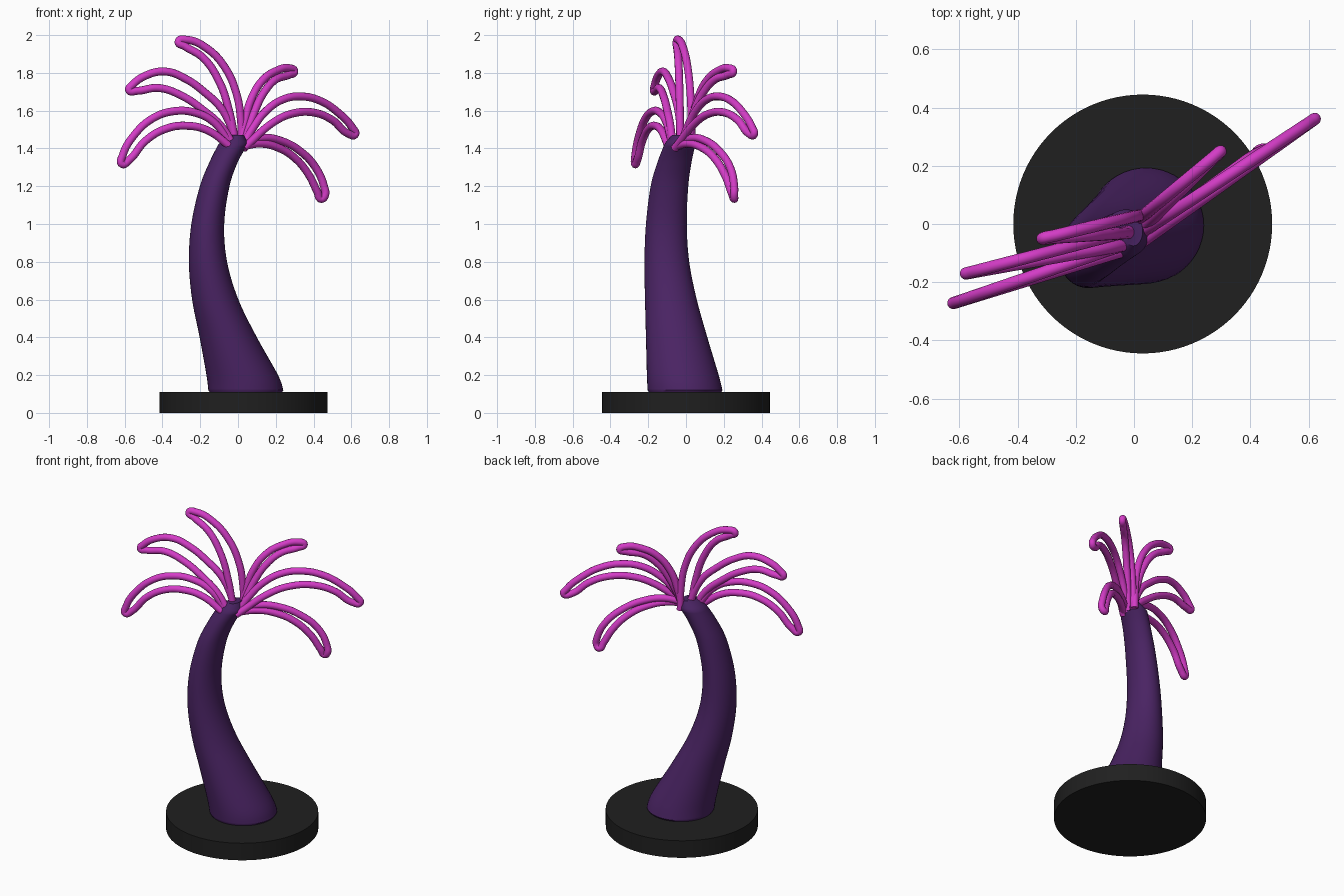
import bpy, bmesh, math
from mathutils import Vector

if "Cube" in bpy.data.objects:
    bpy.data.objects.remove(bpy.data.objects["Cube"])


def material(name, rgb):
    m = bpy.data.materials.new(name)
    m.diffuse_color = (*rgb, 1)
    m.use_nodes = True
    m.node_tree.nodes["Principled BSDF"].inputs["Base Color"].default_value = m.diffuse_color
    return m


PINK = material("pink", (0.66, 0.045, 0.57))
PURPLE = material("dark purple", (0.068, 0.017, 0.125))
BLACK = material("charcoal black", (0.014, 0.014, 0.014))


def finish(obj, angle=40):
    bpy.ops.object.select_all(action='DESELECT')
    obj.select_set(True)
    bpy.context.view_layer.objects.active = obj
    bpy.ops.object.shade_smooth_by_angle(angle=math.radians(angle))


# Round base plate
bpy.ops.mesh.primitive_cylinder_add(vertices=96, radius=0.445, depth=0.11, location=(0.03, 0, 0.055))
base = bpy.context.object
base.name = "base_disc"
base.data.materials.append(BLACK)
finish(base)


# Trunk: loft of ellipses; rows are z, x min, x max, y min, y max
ROWS = [
    (0.12, -0.157, 0.240, -0.203, 0.193),
    (0.20, -0.167, 0.212, -0.207, 0.173),
    (0.40, -0.203, 0.100, -0.212, 0.113),
    (0.60, -0.243, 0.002, -0.217, 0.057),
    (0.80, -0.260, -0.058, -0.220, 0.017),
    (1.00, -0.247, -0.073, -0.212, 0.004),
    (1.20, -0.202, -0.045, -0.187, 0.012),
    (1.33, -0.150, 0.000, -0.150, 0.030),
    (1.42, -0.105, 0.052, -0.115, 0.050),
]


def spline(rows, steps):
    """Catmull-Rom through the rows."""
    out = []
    for i in range(len(rows) - 1):
        a, b, c, d = [Vector(rows[max(0, min(len(rows) - 1, i + k))]) for k in (-1, 0, 1, 2)]
        for s in range(steps):
            t = s / steps
            out.append(0.5 * (2 * b + (c - a) * t + (2 * a - 5 * b + 4 * c - d) * t * t
                              + (3 * b - a - 3 * c + d) * t ** 3))
    return out + [Vector(rows[-1])]


rings = [Vector((0.10, -0.145, 0.228, -0.19, 0.18))] + spline(ROWS, 6)
rings += [Vector((1.435, -0.09, 0.05, -0.105, 0.045)), Vector((1.47, -0.035, 0.03, -0.075, 0.025))]
N = 48
bm = bmesh.new()
loops = []
for z, x0, x1, y0, y1 in rings:
    loops.append([bm.verts.new(((x0 + x1) / 2 + (x1 - x0) / 2 * math.cos(2 * math.pi * k / N),
                                (y0 + y1) / 2 + (y1 - y0) / 2 * math.sin(2 * math.pi * k / N), z))
                  for k in range(N)])
for lo, hi in zip(loops, loops[1:]):
    for k in range(N):
        j = (k + 1) % N
        bm.faces.new((lo[k], lo[j], hi[j], hi[k]))
bm.faces.new(loops[0][::-1])
bm.faces.new(loops[-1])
mesh = bpy.data.meshes.new("trunk")
bm.to_mesh(mesh)
bm.free()
trunk = bpy.data.objects.new("trunk", mesh)
bpy.context.collection.objects.link(trunk)
mesh.materials.append(PURPLE)
finish(trunk)


# Fronds: bent tube loops, drawn in x, z and swung in y towards the tip
def frond(name, upper, tip, lower, y_upper, y_lower, y_tip):
    pts = []
    for strand, y0 in ((upper, y_upper), ([tip], y_tip), (lower, y_lower)):
        xs = upper[0][0] if strand is upper else lower[-1][0]
        for x, z in strand:
            t = max(0, min(1, (x - xs) / (tip[0] - xs)))
            pts.append((x, y0 + (y_tip - y0) * t, z))
    cu = bpy.data.curves.new(name, 'CURVE')
    cu.dimensions = '3D'
    cu.bevel_depth = 0.021
    cu.bevel_resolution = 4
    cu.resolution_u = 10
    cu.use_fill_caps = True
    sp = cu.splines.new('BEZIER')
    sp.bezier_points.add(len(pts) - 1)
    for p, co in zip(sp.bezier_points, pts):
        p.co = co
        p.handle_left_type = p.handle_right_type = 'AUTO'
    obj = bpy.data.objects.new(name, cu)
    bpy.context.collection.objects.link(obj)
    cu.materials.append(PINK)
    bpy.ops.object.select_all(action='DESELECT')
    obj.select_set(True)
    bpy.context.view_layer.objects.active = obj
    bpy.ops.object.convert(target='MESH')
    finish(bpy.context.object, 60)


frond("frond_left_top",
      [(0.02, 1.41), (0.015, 1.55), (-0.008, 1.69), (-0.07, 1.83), (-0.165, 1.93), (-0.27, 1.975)],
      (-0.315, 1.965),
      [(-0.28, 1.94), (-0.185, 1.88), (-0.10, 1.755), (-0.05, 1.61), (-0.01, 1.41)],
      0.03, -0.03, -0.05)
frond("frond_left_middle",
      [(0.0, 1.41), (-0.08, 1.60), (-0.18, 1.70), (-0.28, 1.77), (-0.385, 1.807), (-0.49, 1.785), (-0.56, 1.735)],
      (-0.577, 1.708),
      [(-0.535, 1.705), (-0.42, 1.72), (-0.30, 1.68), (-0.18, 1.60), (-0.09, 1.52), (-0.02, 1.41)],
      -0.02, -0.07, -0.17)
frond("frond_left_low",
      [(-0.03, 1.41), (-0.13, 1.54), (-0.23, 1.59), (-0.34, 1.597), (-0.45, 1.56), (-0.55, 1.47), (-0.61, 1.365)],
      (-0.615, 1.318),
      [(-0.575, 1.34), (-0.49, 1.44), (-0.38, 1.505), (-0.27, 1.52), (-0.16, 1.495), (-0.03, 1.40)],
      -0.07, -0.09, -0.27)
frond("frond_right_top",
      [(0.015, 1.41), (0.035, 1.53), (0.07, 1.66), (0.13, 1.76), (0.20, 1.81), (0.27, 1.825)],
      (0.298, 1.808),
      [(0.27, 1.79), (0.20, 1.765), (0.14, 1.70), (0.09, 1.60), (0.03, 1.41)],
      0.015, -0.015, 0.25)
frond("frond_right_middle",
      [(0.025, 1.41), (0.08, 1.51), (0.15, 1.60), (0.24, 1.66), (0.34, 1.675), (0.44, 1.65), (0.53, 1.59),
       (0.605, 1.51)],
      (0.62, 1.475),
      [(0.58, 1.48), (0.50, 1.55), (0.40, 1.59), (0.29, 1.585), (0.19, 1.54), (0.03, 1.40)],
      -0.03, -0.06, 0.36)
frond("frond_right_low",
      [(0.02, 1.42), (0.13, 1.455), (0.23, 1.44), (0.33, 1.385), (0.41, 1.30), (0.455, 1.20), (0.46, 1.15)],
      (0.44, 1.133),
      [(0.42, 1.17), (0.375, 1.26), (0.30, 1.35), (0.21, 1.405), (0.12, 1.425), (0.02, 1.41)],
      -0.045, -0.06, 0.255)
